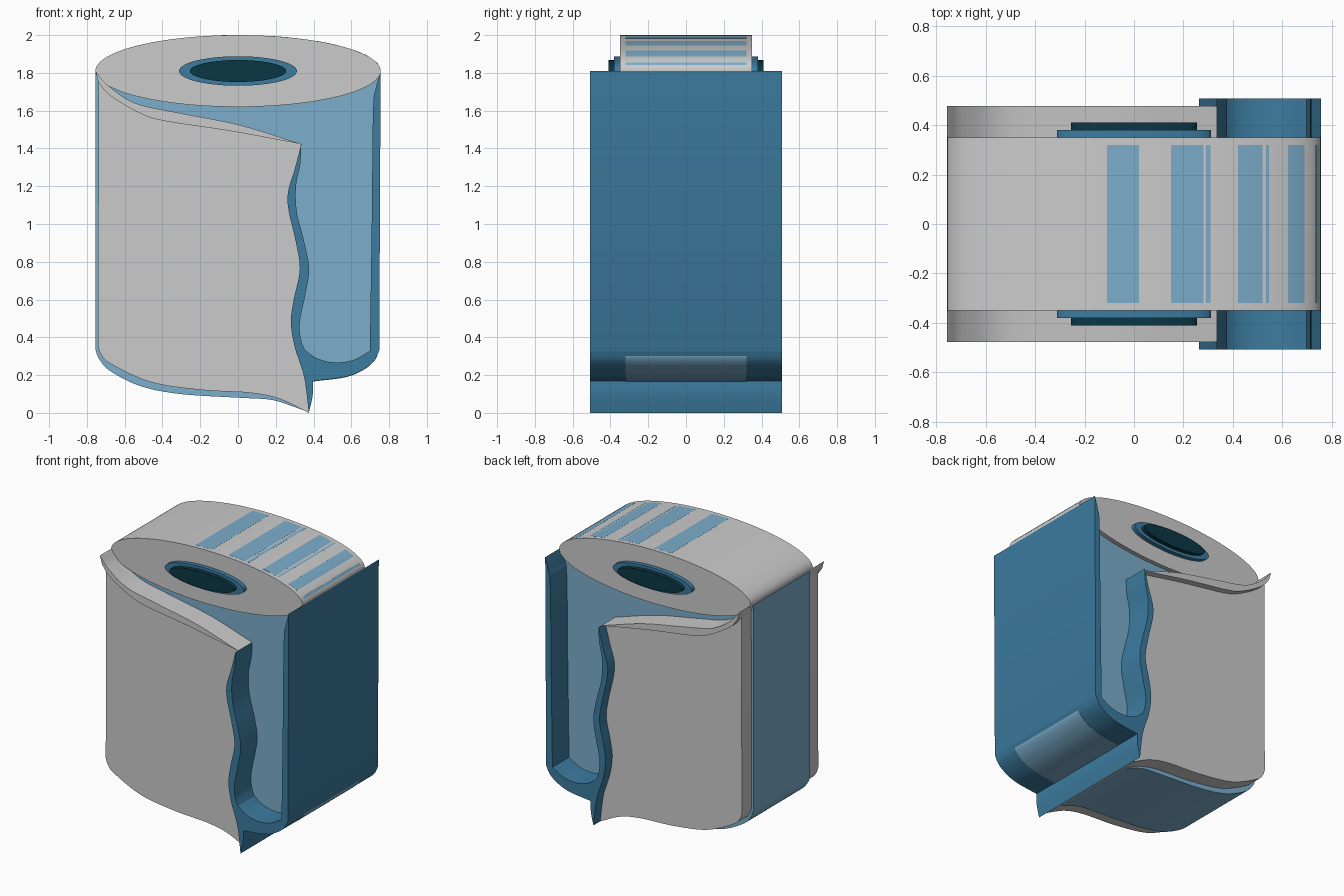
import bpy, bmesh, math
from mathutils import Vector

if "Cube" in bpy.data.objects:
    bpy.data.objects.remove(bpy.data.objects["Cube"])


def material(name, rgb):
    m = bpy.data.materials.new(name)
    m.diffuse_color = (*rgb, 1)
    m.use_nodes = True
    m.node_tree.nodes["Principled BSDF"].inputs["Base Color"].default_value = m.diffuse_color
    return m


LIGHT = material("light_blue", (0.2, 0.42, 0.6))
DARK = material("dark_blue", (0.045, 0.2, 0.35))
DEEP = material("deep_teal", (0.003, 0.037, 0.06))


def spline(pts, n=6):
    """Smooth curve through the given x, z points."""
    p = [Vector(q) for q in pts]
    p = [2 * p[0] - p[1]] + p + [2 * p[-1] - p[-2]]
    out = []
    for a, b, c, d in zip(p, p[1:], p[2:], p[3:]):
        for i in range(n):
            t = i / n
            out.append(0.5 * (2 * b + (c - a) * t + (2 * a - 5 * b + 4 * c - d) * t * t
                              + (3 * b - a - 3 * c + d) * t ** 3))
    return [tuple(v) for v in out] + [tuple(pts[-1])]


def arc(rx, rz, a0=0, a1=360, n=96, cz=1.81):
    """Elliptical arc around the roll's top centre."""
    angles = [math.radians(a0 + (a1 - a0) * i / n) for i in range(n + 1)]
    return [(rx * math.cos(a), cz + rz * math.sin(a)) for a in angles]


def slab(name, profile, depth, mat=None):
    """Extrude an x, z profile to y = -depth..depth."""
    clean = []
    for q in profile:
        if not clean or (Vector(q) - Vector(clean[-1])).length > 1e-4:
            clean.append(q)
    if (Vector(clean[0]) - Vector(clean[-1])).length < 1e-4:
        clean.pop()
    bm = bmesh.new()
    front, back = [[bm.verts.new((x, y, z)) for x, z in clean] for y in (-depth, depth)]
    caps = [bm.faces.new(front), bm.faces.new(back[::-1])]
    n = len(clean)
    for i in range(n):
        j = (i + 1) % n
        bm.faces.new((front[i], back[i], back[j], front[j]))
    bmesh.ops.recalc_face_normals(bm, faces=bm.faces)
    bmesh.ops.triangulate(bm, faces=caps)
    me = bpy.data.meshes.new(name)
    bm.to_mesh(me)
    bm.free()
    ob = bpy.data.objects.new(name, me)
    bpy.context.collection.objects.link(ob)
    if mat:
        me.materials.append(mat)
    bpy.ops.object.select_all(action='DESELECT')
    ob.select_set(True)
    bpy.context.view_layer.objects.active = ob
    bpy.ops.object.shade_smooth_by_angle(angle=math.radians(30))
    return ob


TIP = (0.375, 0.0)
CORNER = (0.335, 1.423)
toe = spline([(0.397, 0.168), (0.566, 0.19), (0.66, 0.227), (0.72, 0.275), (0.748, 0.33)])
torn_edge = spline([TIP, (0.35, 0.19), (0.3, 0.35), (0.28, 0.48), (0.295, 0.6), (0.327, 0.76),
                    (0.305, 0.91), (0.268, 1.07), (0.265, 1.17), (0.3, 1.29), CORNER])
torn_inner = spline([CORNER, (0.33, 1.32), (0.307, 1.2), (0.312, 1.06), (0.352, 0.9),
                     (0.376, 0.76), (0.355, 0.62), (0.327, 0.48), (0.333, 0.39), (0.354, 0.333)])

# Roll body: half ellipse on top, wavy bottom edge running to the torn tip
body_bottom = spline([(-0.755, 0.335), (-0.735, 0.285), (-0.677, 0.222), (-0.52, 0.143),
                      (-0.307, 0.1), (0.01, 0.08), (0.17, 0.07), (0.275, 0.04), (0.37, 0.005)])
slab("roll_body", arc(0.745, 0.186, 0, 180, 48) + [(-0.755, 1.8)] + body_bottom
     + [(0.385, 0.168)] + [(x, z - 0.002) for x, z in toe[:-3]] + [(0.735, 0.33)],
     0.32, LIGHT)

# Roll top, cardboard core and hole
slab("roll_top", arc(0.755, 0.19), 0.35)
slab("core_ring", arc(0.312, 0.078), 0.38, DARK)
slab("core_hole", arc(0.255, 0.058), 0.41, DEEP)

# Pale bands over the top of the roll
for i, (x0, x1) in enumerate([(-0.11, 0.02), (0.15, 0.28), (0.292, 0.31), (0.42, 0.52),
                              (0.533, 0.545), (0.622, 0.69), (0.735, 0.745)]):
    a0, a1 = [math.degrees(math.acos(x / 0.7555)) for x in (x0, x1)]
    slab(f"top_band_{i + 1}", arc(0.7555, 0.1905, a0, a1, 12) + arc(0.745, 0.18, a1, a0, 12),
         0.32, LIGHT)

# Loose sheet with its wavy torn right edge
sheet_bottom = spline([(-0.742, 0.355), (-0.726, 0.312), (-0.677, 0.262), (-0.466, 0.164),
                       (-0.2, 0.122), (0.063, 0.106), (0.22, 0.074), TIP])
lip_lower = spline([CORNER, (-0.04, 1.492), (-0.386, 1.545), (-0.52, 1.587),
                    (-0.677, 1.68), (-0.738, 1.75)])
slab("loose_sheet", sheet_bottom + torn_edge + lip_lower, 0.43)

# Folded lip overhanging the top of the sheet
lip_upper = spline([(-0.755, 1.81), (-0.69, 1.735), (-0.545, 1.64), (-0.307, 1.587),
                    (0.01, 1.524), CORNER])
slab("sheet_lip", lip_upper + lip_lower, 0.477)

# Shaded border: torn edge, curved toe and right-hand wall in one piece
notch_floor = spline([(0.354, 0.333), (0.42, 0.288), (0.513, 0.267), (0.61, 0.28), (0.698, 0.328)])
slab("shaded_border", torn_edge + torn_inner + notch_floor
     + spline([(0.698, 0.328), (0.708, 1.0), (0.715, 1.6), (0.73, 1.72), (0.755, 1.81)])
     + toe[::-1] + spline([(0.397, 0.168), (0.395, 0.09), TIP]), 0.507, DARK)
